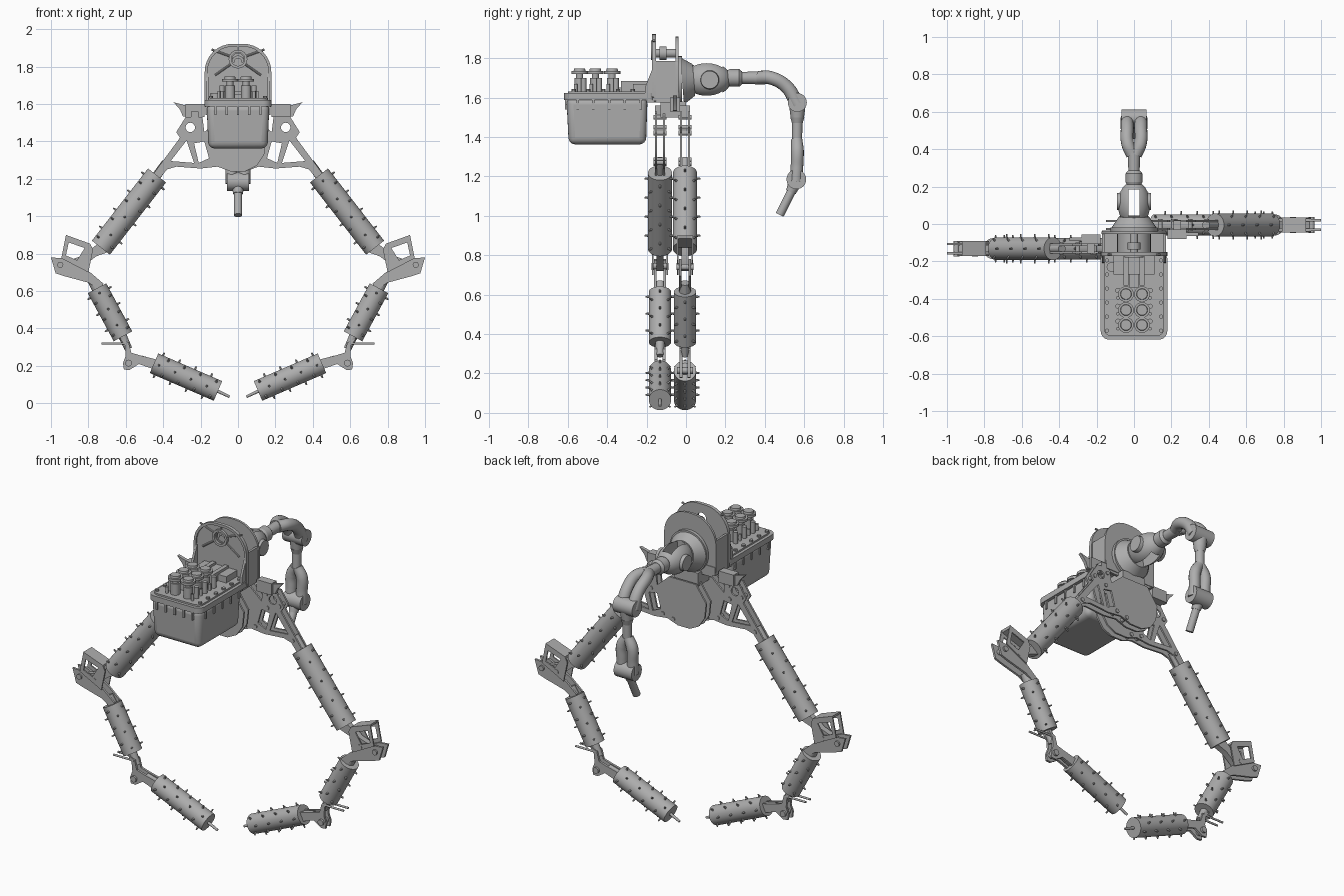
import bpy, bmesh, math
from math import sin, cos, pi, radians
from mathutils import Vector, Matrix

cube = bpy.data.objects.get("Cube")
if cube:
    bpy.data.objects.remove(cube)

grey = bpy.data.materials.new("plain grey")
grey.use_nodes = True
grey.diffuse_color = (0.42, 0.42, 0.42, 1)
grey.node_tree.nodes["Principled BSDF"].inputs["Base Color"].default_value = (0.42, 0.42, 0.42, 1)
made = []
PLANES = {"xy": Matrix.Identity(3),
          "xz": Matrix(((1, 0, 0), (0, 0, -1), (0, 1, 0))),
          "yz": Matrix(((0, 0, 1), (1, 0, 0), (0, 1, 0)))}


def add(name, mesh):
    mesh.materials.clear()
    mesh.materials.append(grey)
    ob = bpy.data.objects.new(name, mesh)
    bpy.context.collection.objects.link(ob)
    made.append(ob)
    return ob


def from_bm(name, bm):
    mesh = bpy.data.meshes.new(name)
    bm.to_mesh(mesh)
    bm.free()
    return add(name, mesh)


def bake(ob):
    """Mesh of an object with its modifiers or curve settings applied."""
    bpy.context.view_layer.update()
    deps = bpy.context.evaluated_depsgraph_get()
    return bpy.data.meshes.new_from_object(ob.evaluated_get(deps))


def curve_mesh(name, data, matrix=None):
    ob = bpy.data.objects.new(name + " curve", data)
    bpy.context.collection.objects.link(ob)
    mesh = bake(ob)
    bpy.data.objects.remove(ob)
    if matrix:
        mesh.transform(matrix)
    return add(name, mesh)


def plate(name, loops, plane, level, thick):
    """Extruded outline; the loops after the first are holes."""
    cu = bpy.data.curves.new(name, "CURVE")
    cu.dimensions, cu.fill_mode, cu.extrude = "2D", "BOTH", thick / 2
    for loop in loops:
        sp = cu.splines.new("POLY")
        sp.points.add(len(loop) - 1)
        for pt, (a, b) in zip(sp.points, loop):
            pt.co = (a, b, 0, 1)
        sp.use_cyclic_u = True
    m = PLANES[plane]
    return curve_mesh(name, cu, Matrix.Translation(m.col[2] * abs(1) * level * (-1 if plane == "xz" else 1)) @ m.to_4x4())


def pipe(name, pts):
    """Round tube through (point, radius) pairs."""
    cu = bpy.data.curves.new(name, "CURVE")
    cu.dimensions, cu.bevel_depth, cu.bevel_resolution = "3D", 1, 6
    cu.use_fill_caps = True
    sp = cu.splines.new("BEZIER")
    sp.bezier_points.add(len(pts) - 1)
    for bp, (co, r) in zip(sp.bezier_points, pts):
        bp.co, bp.radius = co, r
        bp.handle_left_type = bp.handle_right_type = "AUTO"
    return curve_mesh(name, cu)


def rods(name, items, sides=24):
    bm = bmesh.new()
    for p, q, r1, r2 in items:
        p, q = Vector(p), Vector(q)
        m = Matrix.Translation((p + q) / 2) @ (q - p).to_track_quat("Z", "Y").to_matrix().to_4x4()
        bmesh.ops.create_cone(bm, cap_ends=True, segments=sides, radius1=r1, radius2=r2,
                              depth=(q - p).length, matrix=m)
    return from_bm(name, bm)


def boxes(name, items):
    bm = bmesh.new()
    for lo, hi in items:
        lo, hi = Vector(lo), Vector(hi)
        m = Matrix.Translation((lo + hi) / 2) @ Matrix.Diagonal((*(hi - lo), 1))
        bmesh.ops.create_cube(bm, size=1, matrix=m)
    return from_bm(name, bm)


def rrect(x0, x1, y0, y1, top, bottom):
    pts = []
    for cx, cy, r, a0 in ((x1 - top, y1 - top, top, 0), (x0 + top, y1 - top, top, 90),
                          (x0 + bottom, y0 + bottom, bottom, 180), (x1 - bottom, y0 + bottom, bottom, 270)):
        pts += [(cx + r * cos(radians(a0 + k * 11.25)), cy + r * sin(radians(a0 + k * 11.25))) for k in range(9)]
    return pts


def circle(cx, cy, r):
    return [(cx + r * cos(k * pi / 12), cy + r * sin(k * pi / 12)) for k in range(24)]


def spiked_tube(name, p, q, r, rows):
    p, q = Vector(p), Vector(q)
    axis = (q - p).normalized()
    side, up = Vector((0, 1, 0)), axis.cross(Vector((0, 1, 0)))
    items = []
    for k in range(8):
        out = side * cos(k * pi / 4) + up * sin(k * pi / 4)
        for j in range(rows):
            base = p.lerp(q, (j + 0.3 + 0.4 * (k % 2)) / rows) + out * (r - 0.004)
            items.append((base, base + out * 0.021, 0.007, 0.004))
    rods(name + "_studs", items, 6)
    rods(name, [(p, q, r, r)], 32)


# Limbs: the same chain on both sides, staggered in depth
for s, y, tag in ((-1, -0.132, "right"), (1, -0.005, "left")):
    def P(x, z, dy=0):
        return (s * x, y + dy, z)

    def shape(name, loops, offsets, thick):
        for i, dy in enumerate(offsets):
            plate(f"{tag}_{name}_{i}", [[(s * a, b) for a, b in lp] for lp in loops], "xz", y + dy, thick)

    spiked_tube(tag + "_upper_tube", P(.433, 1.218), P(.733, .832), .061, 4)
    spiked_tube(tag + "_middle_tube", P(.754, .615), P(.615, .358), .056, 3)
    spiked_tube(tag + "_lower_tube", P(.449, .214), P(.107, .066), .057, 4)
    rods(tag + "_tip_pin", [(P(.12, .07), P(.045, .035), .009, .007)], 12)

    # Shoulder bracket with lightening holes
    shape("shoulder_plate", [
        [(.45, 1.23), (.31, 1.42), (.33, 1.45), (.28, 1.53), (.19, 1.53), (.18, 1.45), (.10, 1.52), (-.08, 1.52),
         (-.15, 1.42), (-.14, 1.33), (-.10, 1.27), (-.04, 1.24), (.04, 1.24), (.11, 1.265), (.20, 1.255),
         (.33, 1.265), (.38, 1.25), (.42, 1.20)],
        [(.36, 1.295), (.275, 1.405), (.235, 1.285)], [(.235, 1.39), (.18, 1.40), (.155, 1.31), (.21, 1.285)],
        circle(.255, 1.475, .025)], (-.021, .021), .011)
    rods(tag + "_shoulder_pins", [(P(a, b, -.032), P(a, b, .032), .012, .012)
                                  for a, b in ((.3, 1.45), (.21, 1.5), (.14, 1.285), (.39, 1.265), (.07, 1.27), (.22, 1.42))], 12)
    rods(tag + "_shoulder_strut", [(P(.455, 1.19), P(.385, 1.285), .024, .024)], 16)
    boxes(tag + "_shoulder_block", [(P(.23 - .05 * s, 1.53, -.025 - .05 * s), P(.23 + .05 * s, 1.6, .025 - .05 * s)),
                                    (P(.23 - .02 * s, 1.5, -.025), P(.23 + .02 * s, 1.56, .025))])
    shape("shoulder_wing", [[(.345, 1.61), (.27, 1.59), (.27, 1.53), (.295, 1.535), (.31, 1.57)]], (-.05 * s,), .02)

    # Elbow: upper link, folded lower links and fins
    shape("elbow_upper_link", [[(.74, .86), (.69, .81), (.76, .785), (.84, .72), (.94, .75), (.83, .79)]], (0,), .036)
    shape("elbow_lower_link", [[(1, .78), (.94, .775), (.86, .74), (.79, .70), (.72, .64), (.73, .60), (.80, .645),
                                (.93, .68), (.975, .695)]], (-.025, .025), .013)
    shape("elbow_fin", [[(.92, .90), (.79, .853), (.775, .82), (.80, .70), (.945, .775)],
                        [(.905, .86), (.82, .83), (.86, .765), (.92, .79)]], (-.036, .036), .008)
    shape("elbow_fin_web", [[(.92, .90), (.79, .853), (.79, .84), (.917, .885)]], (0,), .07)
    rods(tag + "_elbow_pins", [(P(a, b, -.042), P(a, b, .042), .016, .016)
                               for a, b in ((.95, .74), (.85, .745))] + [(P(.78, .66), P(.735, .58), .026, .03)], 16)

    # Wrist hook with its side rods
    shape("wrist_hook", [[(.635, .35), (.585, .325), (.57, .27), (.52, .255), (.44, .235), (.46, .185), (.53, .21),
                          (.58, .178), (.61, .18), (.615, .215), (.60, .255), (.605, .31)]], (-.02, .02), .014)
    rods(tag + "_wrist_pins", [(P(.585, .215, -.04), P(.585, .215, .04), .018, .018),
                               (P(.625, .375), P(.585, .29), .024, .02), (P(.52, .238), P(.44, .21), .018, .022),
                               (P(.73, .32, -.022), P(.59, .32, -.022), .006, .006),
                               (P(.73, .32, .022), P(.59, .32, .022), .006, .006)], 16)

# Tank: tapered tub, rim, ribs and lid bolts
tub = boxes("tank_tub", [((-.168, -.607, 1.362), (.168, -.195, 1.6))])
for v in tub.data.vertices:
    if v.co.z < 1.5:
        v.co.x *= .94
        v.co.y += .012 if v.co.y < -.4 else -.008
bev = tub.modifiers.new("round", "BEVEL")
bev.width, bev.segments = .034, 4
plate("tank_rim", [rrect(-.178, .178, -.618, -.165, .02, .045)], "xy", 1.605, .034)
plate("tank_lid", [rrect(-.16, .16, -.6, -.165, .02, .04)], "xy", 1.625, .014)
ribs = [((x - .006, -.615, 1.54), (x + .006, -.59, 1.59)) for x in (-.12, -.06, 0, .06, .12)]
for s in (-1, 1):
    ribs += [((s * .165 - .008, y - .006, 1.54), (s * .165 + .008, y + .006, 1.59))
             for y in (-.55, -.47, -.39, -.31, -.23)]
boxes("tank_ribs", ribs)
rods("lid_bolts", [((s * .145, -.57 + .075 * k, 1.625), (s * .145, -.57 + .075 * k, 1.643), .011, .011)
                   for s in (-1, 1) for k in range(6)], 10)
rods("lid_cap", [((-.12, -.23, 1.62), (-.12, -.23, 1.66), .026, .026)], 20)

# Six capped canisters with thin risers
stems, thin = [], []
for x in (-.043, .043):
    for y in (-.54, -.46, -.375):
        stems += [((x, y, 1.62), (x, y, 1.70), .027, .027), ((x, y, 1.69), (x, y, 1.72), .018, .018),
                  ((x, y, 1.72), (x, y, 1.735), .042, .042), ((x, y, 1.735), (x, y, 1.747), .03, .028)]
        thin += [((x * 2, y + .02, 1.62), (x * 2, y + .02, 1.70), .014, .014),
                 ((x * 2, y - .02, 1.62), (x * 2, y - .02, 1.67), .009, .009)]
rods("canisters", stems)
rods("risers", thin, 12)
boxes("lid_deck", [((-.11, -.27, 1.62), (.11, -.165, 1.67)), ((-.055, -.33, 1.62), (-.03, -.17, 1.685)),
                   ((.03, -.33, 1.62), (.055, -.17, 1.685)), ((-.025, -.34, 1.62), (.025, -.17, 1.65))])

# Housing: two arched plates, gussets, floor and drive
plate("front_arch", [rrect(-.178, .178, 1.58, 1.922, .15, .01), circle(0, 1.84, .03)], "xz", -.157, .012)
plate("front_arch_lip", [rrect(-.178, .178, 1.6, 1.922, .15, .01), rrect(-.163, .163, 1.615, 1.907, .135, .01)],
      "xz", -.165, .014)
plate("rear_arch", [rrect(-.175, .175, 1.56, 1.91, .16, .05)], "xz", -.046, .014)
plate("hub_ring", [circle(0, 1.84, .05), circle(0, 1.84, .036)], "xz", -.168, .02)
spokes = []
for a in (20, 90, 160, 215, 325):
    d = Vector((cos(radians(a)), 0, sin(radians(a))))
    c = Vector((0, -.163, 1.84))
    spokes.append((c + d * .048, c + d * (.075 if a == 90 else .15), .006, .006))
rods("arch_spokes", spokes, 8)
for s in (-1, 1):
    plate("gusset", [[(-.21, 1.6), (-.205, 1.66), (-.155, 1.785), (-.04, 1.785), (-.04, 1.6)]], "yz", s * .165, .014)
boxes("housing_floor", [((-.172, -.2, 1.575), (.172, -.035, 1.625)), ((-.08, -.13, 1.5), (.08, .0, 1.58))])
rods("drive", [((0, -.155, 1.69), (0, -.04, 1.69), .09, .09), ((0, -.155, 1.825), (0, -.04, 1.825), .022, .022),
               ((0, -.135, 1.825), (0, -.1, 1.825), .034, .034)])

# Manipulator base: flared flange and slotted yoke
rods("arm_flange", [((0, -.045, 1.685), (0, -.02, 1.685), .125, .125), ((0, -.02, 1.685), (0, .04, 1.69), .12, .08)], 40)
bm = bmesh.new()
bmesh.ops.create_uvsphere(bm, u_segments=32, v_segments=20, radius=1,
                          matrix=Matrix.Translation((0, .105, 1.692)) @ Matrix.Diagonal((.086, .125, .088, 1)))
yoke = from_bm("arm_yoke", bm)
cutter = boxes("yoke_cutter", [((-.03, .04, 1.5), (.03, .185, 1.9))])
cut = yoke.modifiers.new("slot", "BOOLEAN")
cut.operation, cut.object, cut.solver = "DIFFERENCE", cutter, "EXACT"
slotted = bake(yoke)
yoke.modifiers.clear()
yoke.data = slotted
made.remove(cutter)
bpy.data.objects.remove(cutter)
rods("yoke_pivots", [((s * .06, .12, 1.69), (s * .092, .12, 1.69), .05, .045) for s in (-1, 1)])

# Manipulator links, forks and tip
rods("arm_neck", [((0, .2, 1.7), (0, .225, 1.7), .035, .045), ((0, .225, 1.7), (0, .27, 1.7), .045, .045),
                  ((0, .27, 1.7), (0, .285, 1.7), .045, .032), ((0, .28, 1.7), (0, .40, 1.7), .03, .034)])
for s in (-1, 1):
    pipe("bent_fork_prong", [((s * .008, .37, 1.702), .034), ((s * .034, .43, 1.70), .034),
                             ((s * .037, .51, 1.655), .034), ((s * .036, .565, 1.565), .036)])
    pipe("lower_fork_prong", [((s * .006, .562, 1.385), .029), ((s * .034, .565, 1.33), .033),
                              ((s * .036, .563, 1.25), .032), ((s * .034, .558, 1.175), .034)])
rods("fork_joints", [((-.066, .565, 1.575), (.066, .565, 1.575), .048, .048),
                     ((-.06, .56, 1.185), (.06, .56, 1.185), .05, .05)])
rods("forearm", [((0, .565, 1.56), (0, .565, 1.5), .042, .034), ((0, .565, 1.5), (0, .565, 1.47), .036, .027),
                 ((0, .565, 1.48), (0, .563, 1.37), .026, .026)])
rods("arm_tip", [((0, .56, 1.185), (0, .532, 1.12), .036, .026), ((0, .538, 1.13), (0, .475, 1.005), .022, .022)])

# Smooth shading with sharp edges kept
bpy.ops.object.select_all(action="DESELECT")
for ob in made:
    ob.select_set(True)
bpy.context.view_layer.objects.active = made[0]
bpy.ops.object.shade_smooth_by_angle(angle=radians(35))
